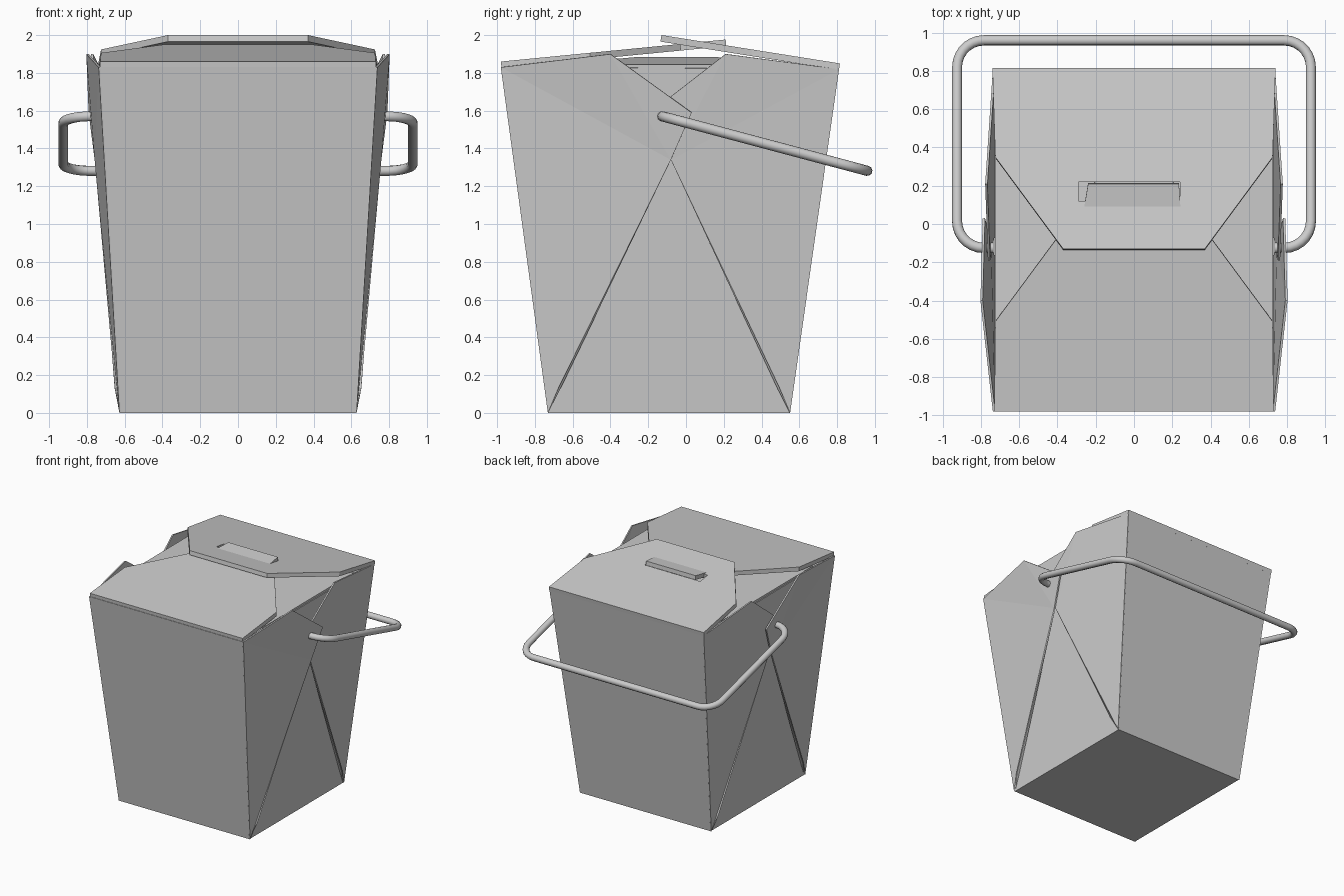
import bpy, bmesh, math
from mathutils import Vector

if "Cube" in bpy.data.objects:
    bpy.data.objects.remove(bpy.data.objects["Cube"])


def sheet(name, verts, faces, thick, offset=-1, mirror=False):
    """Thin cardboard part: faces thickened, optionally mirrored across x."""
    me = bpy.data.meshes.new(name)
    me.from_pydata(verts, [], faces)
    ob = bpy.data.objects.new(name, me)
    bpy.context.collection.objects.link(ob)
    bm = bmesh.new()
    bm.from_mesh(me)
    if len(faces) > 1:
        bmesh.ops.recalc_face_normals(bm, faces=bm.faces)
    bm.to_mesh(me)
    bm.free()
    s = ob.modifiers.new("Thickness", 'SOLIDIFY')
    s.thickness = thick
    s.offset = offset
    if mirror:
        m = ob.modifiers.new("Mirror", 'MIRROR')
        m.use_mirror_merge = False
    return ob


# tapered open box
base = [(-.62, -.73, 0), (.62, -.73, 0), (.62, .55, 0), (-.62, .55, 0)]
rim = [(-.73, -.98, 1.83), (.73, -.98, 1.83), (.73, .81, 1.82), (-.73, .81, 1.82)]
walls = [(i, (i + 1) % 4, (i + 1) % 4 + 4, i + 4) for i in range(4)]
sheet("box_body", base + rim, [(3, 2, 1, 0)] + walls, .015)

# folded side flaps, the front one lapping over the back one
fan = [(4, 5, 0), (4, 0, 1), (4, 1, 2), (4, 2, 3)]
sheet("front_side_flap",
      [(.622, -.73, 0), (.732, -.98, 1.83), (.797, -.40, 1.90),
       (.785, .03, 1.59), (.753, -.08, 1.34), (.652, -.67, .13)],
      fan, .012, 0, True)
sheet("back_side_flap",
      [(.622, .55, 0), (.732, .81, 1.82), (.772, .21, 1.90),
       (.758, -.19, 1.59), (.738, -.08, 1.34), (.652, .49, .13)],
      fan, .012, 0, True)

# inner flaps folded in from the side walls
sheet("inner_flap",
      [(.725, -.70, 1.845), (.725, .55, 1.845), (.10, .15, 1.885), (.10, -.25, 1.885)],
      [(0, 1, 2, 3)], .035, -1, True)


# lids
def front_z(y):
    return 1.86 + (y + .98) * .098


def back_z(y):
    return 1.85 + (.815 - y) * .159


front = [(-.73, -.98), (.73, -.98), (.725, -.51), (.37, -.03), (.25, -.03),
         (.235, .21), (-.24, .21), (-.28, -.03), (-.37, -.03), (-.725, -.51)]
sheet("front_lid", [(x, y, front_z(y)) for x, y in front],
      [tuple(range(len(front)))], .035)

back = [(-.74, .815), (-.725, .35), (-.37, -.13), (.37, -.13), (.725, .35), (.74, .815)]
lid = sheet("back_lid", [(x, y, back_z(y)) for x, y in back],
            [tuple(range(len(back)))], .035)

# slot in the back lid
bpy.ops.mesh.primitive_cube_add(size=1, location=(-.025, .17, 1.94))
cutter = bpy.context.object
cutter.name = "slot_cutter"
cutter.scale = (.53, .10, .4)
cutter.hide_render = True
cutter.display_type = 'WIRE'
cut = lid.modifiers.new("Slot", 'BOOLEAN')
cut.operation = 'DIFFERENCE'
cut.solver = 'EXACT'
cut.object = cutter
bpy.context.view_layer.update()
bpy.context.view_layer.objects.active = lid
with bpy.context.temp_override(object=lid, active_object=lid):
    for mod in list(lid.modifiers):
        bpy.ops.object.modifier_apply(modifier=mod.name)
bpy.data.objects.remove(cutter)


# wire handle with rounded corners
def rounded(path, radius, steps=7):
    out = [path[0]]
    for a, b, c in zip(path, path[1:], path[2:]):
        u, v = (a - b).normalized(), (c - b).normalized()
        centre = b + (u + v) * radius
        for i in range(steps + 1):
            t = i / steps * math.pi / 2
            out.append(centre - v * radius * math.cos(t) - u * radius * math.sin(t))
    return out + [path[-1]]


corners = [Vector(p) for p in ((-.735, -.125), (-.925, -.125), (-.925, .96),
                               (.925, .96), (.925, -.125), (.735, -.125))]
pts = rounded(corners, .14)
cu = bpy.data.curves.new("wire_handle", 'CURVE')
cu.dimensions = '3D'
cu.bevel_depth = .027
cu.bevel_resolution = 3
cu.use_fill_caps = True
sp = cu.splines.new('POLY')
sp.points.add(len(pts) - 1)
for p, q in zip(sp.points, pts):
    p.co = (q.x, q.y, 1.57 - (q.y + .125) * .266, 1)
handle = bpy.data.objects.new("wire_handle", cu)
bpy.context.collection.objects.link(handle)
bpy.ops.object.select_all(action='DESELECT')
handle.select_set(True)
bpy.context.view_layer.objects.active = handle
bpy.ops.object.convert(target='MESH')
bpy.ops.object.shade_smooth_by_angle(angle=math.radians(40))
